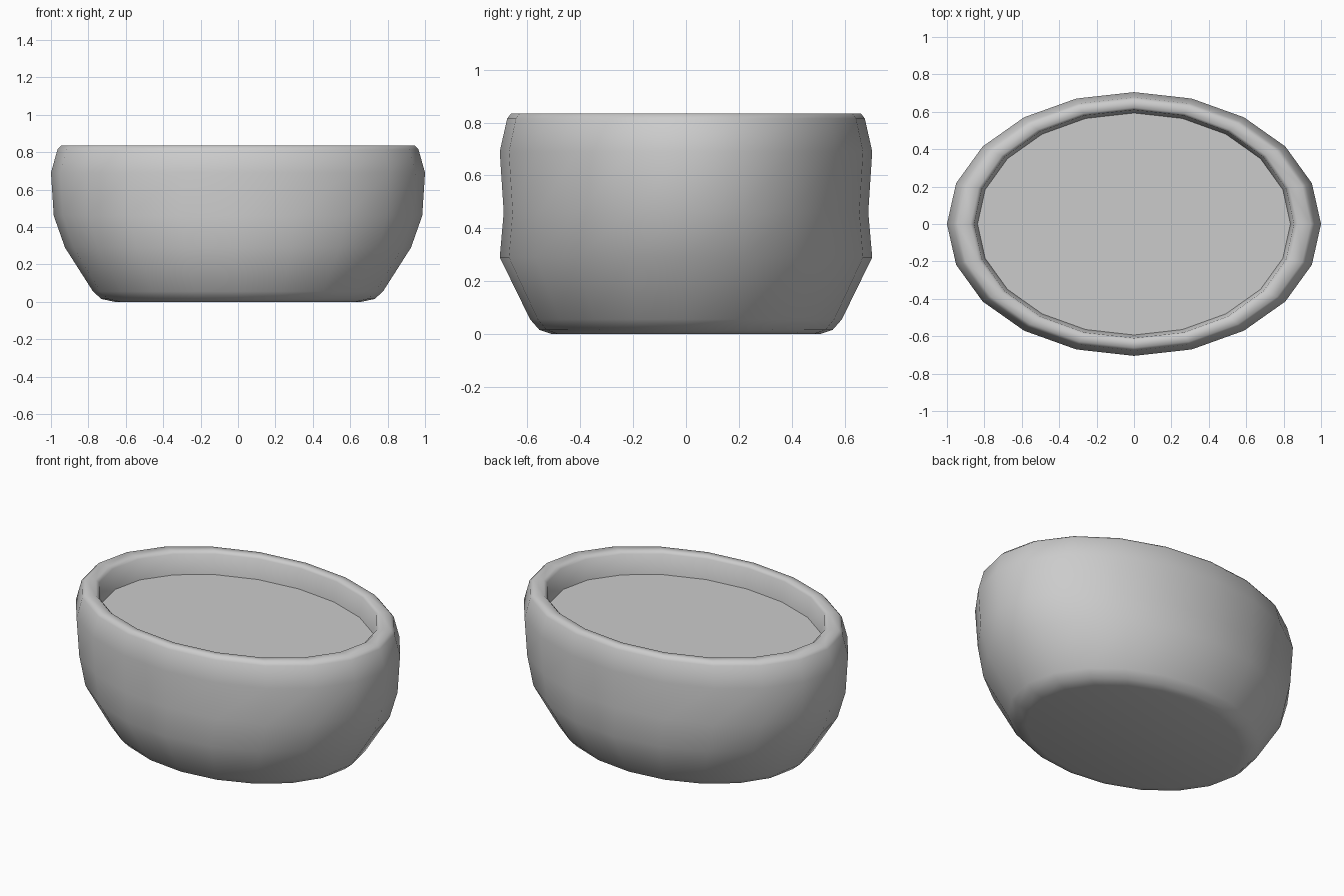
import bpy, bmesh
from math import sin, cos, pi, radians

if "Cube" in bpy.data.objects:
    bpy.data.objects.remove(bpy.data.objects["Cube"])

SIDES = 20


def ring(bm, rx, ry, z):
    return [bm.verts.new((rx * cos(2 * pi * i / SIDES), ry * sin(2 * pi * i / SIDES), z))
            for i in range(SIDES)]


def finish(bm, name, angle):
    mesh = bpy.data.meshes.new(name)
    bm.to_mesh(mesh)
    bm.free()
    obj = bpy.data.objects.new(name, mesh)
    bpy.context.collection.objects.link(obj)
    bpy.ops.object.select_all(action='DESELECT')
    obj.select_set(True)
    bpy.context.view_layer.objects.active = obj
    bpy.ops.object.shade_smooth_by_angle(angle=radians(angle))
    return obj


# Oval bowl: (x radius, y radius, z) from base, up the wall, over the rim and inside
profile = [
    (0.66, 0.51, 0.0), (0.73, 0.555, 0.015), (0.775, 0.59, 0.055),
    (0.925, 0.705, 0.29), (0.985, 0.69, 0.46), (1.0, 0.705, 0.69),
    (0.965, 0.677, 0.815), (0.945, 0.662, 0.835),
    (0.875, 0.622, 0.835), (0.855, 0.61, 0.82), (0.835, 0.592, 0.69),
]
bm = bmesh.new()
rings = [ring(bm, *p) for p in profile]
bm.faces.new(rings[0][::-1])
for lo, hi in zip(rings, rings[1:]):
    for i in range(SIDES):
        j = (i + 1) % SIDES
        bm.faces.new((lo[i], lo[j], hi[j], hi[i]))
finish(bm, "bowl", 60)

# Flat filling just below the rim
bm = bmesh.new()
bm.faces.new(ring(bm, 0.84, 0.596, 0.70))
finish(bm, "filling", 30)
